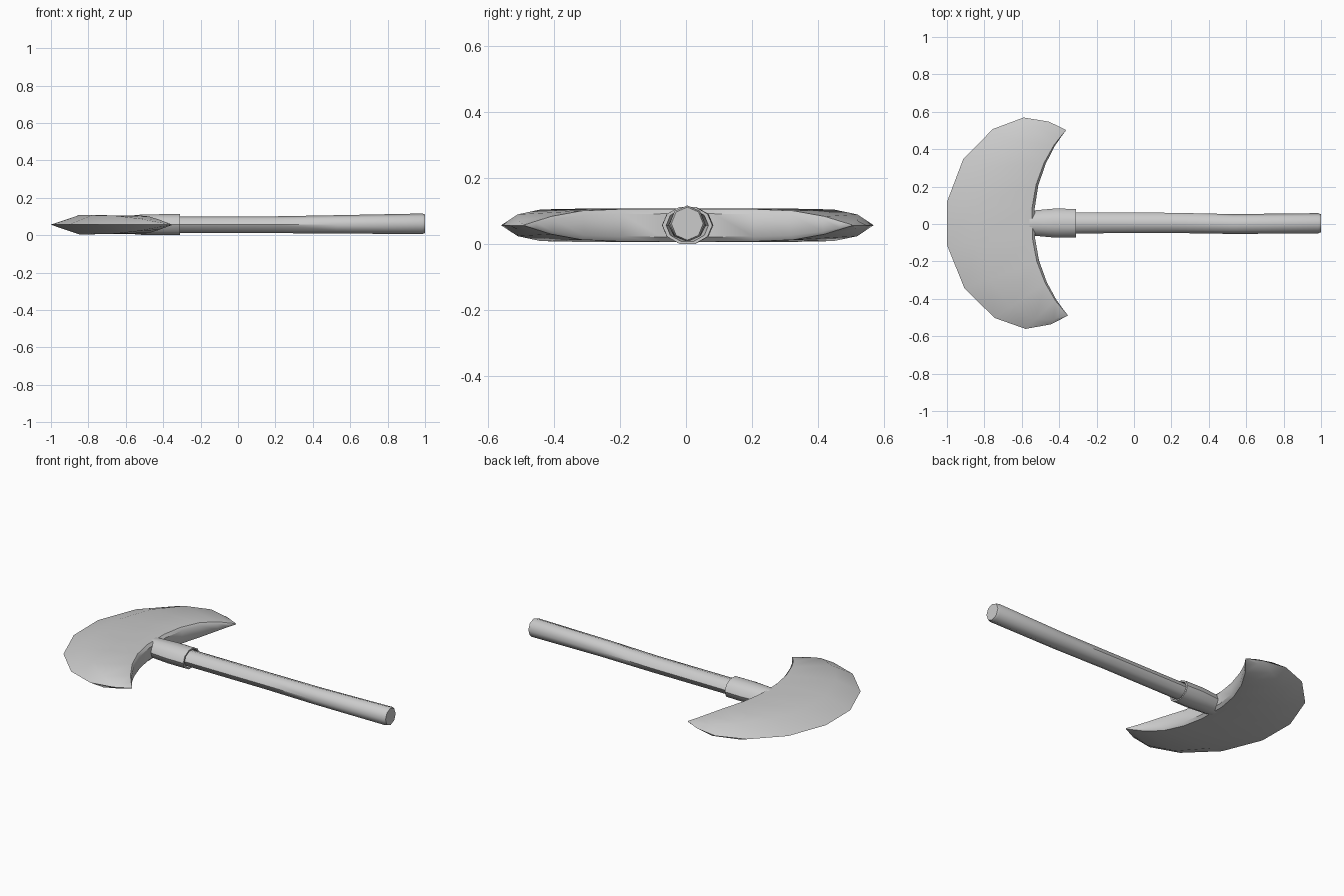
import bpy, bmesh, math

if "Cube" in bpy.data.objects:
    bpy.data.objects.remove(bpy.data.objects["Cube"])

ZC = 0.062


def finish(name, bm, angle):
    bmesh.ops.remove_doubles(bm, verts=bm.verts, dist=1e-5)
    bmesh.ops.recalc_face_normals(bm, faces=bm.faces)
    me = bpy.data.meshes.new(name)
    bm.to_mesh(me)
    bm.free()
    ob = bpy.data.objects.new(name, me)
    bpy.context.collection.objects.link(ob)
    bpy.ops.object.select_all(action='DESELECT')
    ob.select_set(True)
    bpy.context.view_layer.objects.active = ob
    bpy.ops.object.shade_smooth_by_angle(angle=math.radians(angle))
    return ob


def loft(name, rings, angle):
    """Skin a list of equal-sized point rings and cap both ends."""
    bm = bmesh.new()
    rows = [[bm.verts.new(p) for p in r] for r in rings]
    n = len(rows[0])
    for a, b in zip(rows, rows[1:]):
        for i in range(n):
            j = (i + 1) % n
            bm.faces.new((a[i], a[j], b[j], b[i]))
    bm.faces.new(rows[0])
    bm.faces.new(rows[-1])
    return finish(name, bm, angle)


def section(x, yc, zc, ry, rz, n):
    return [(x, yc + ry * math.cos(2 * math.pi * i / n),
             zc + rz * math.sin(2 * math.pi * i / n)) for i in range(n)]


# Crescent blade: outer edge, inner edge, inner half thickness, ridge half thickness
stations = [
    ((-1.00, .115), (-.53, .08), .050, .051),
    ((-.91, .345), (-.51, .20), .049, .051),
    ((-.75, .505), (-.47, .315), .044, .048),
    ((-.585, .565), (-.42, .41), .027, .033),
    ((-.45, .542), (-.385, .46), .012, .013),
    ((-.36, .497), (-.358, .495), .002, .002),
]


def blade_ring(st, side):
    (ox, oy), (ix, iy), h, hm = st
    mx, my = ox + (ix - ox) * .32, oy + (iy - oy) * .32
    tx, ty = ox + (ix - ox) * .97, oy + (iy - oy) * .97
    pts = [(ox, oy, 0), (mx, my, hm), (tx, ty, h), (ix, iy, h * .7),
           (ix, iy, -h * .7), (tx, ty, -h), (mx, my, -hm)]
    return [(x, side * y, ZC + z) for x, y, z in pts]


rings = [blade_ring(s, -1) for s in reversed(stations)]
rings += [blade_ring(s, 1) for s in stations]
blade = loft("blade", rings, 40)
blade.rotation_euler.z = 0.01
blade.location.y = 0.010

# Socket with an open rim around the handle
loft("socket", [
    section(-.60, .005, ZC, .060, .048, 10),
    section(-.53, .005, ZC, .068, .056, 10),
    section(-.42, .005, ZC, .078, .059, 10),
    section(-.31, .004, ZC, .076, .059, 10),
    section(-.31, .004, ZC, .064, .051, 10),
    section(-.36, .004, ZC, .054, .044, 10),
], 40)

# Handle, slightly bent and thicker in height towards the butt
loft("handle", [
    section(-.45, .006, ZC, .054, .044, 8),
    section(-.30, .006, ZC, .056, .044, 8),
    section(.20, .006, ZC, .054, .045, 8),
    section(.53, .000, .064, .053, .049, 8),
    section(.985, .004, .067, .054, .055, 8),
    section(1.0, .004, .067, .048, .050, 8),
], 50)

# Rest the lowest point on the ground
bpy.context.view_layer.update()
obs = list(bpy.context.collection.objects)
low = min((o.matrix_world @ v.co).z for o in obs for v in o.data.vertices)
for o in obs:
    o.location.z -= low
